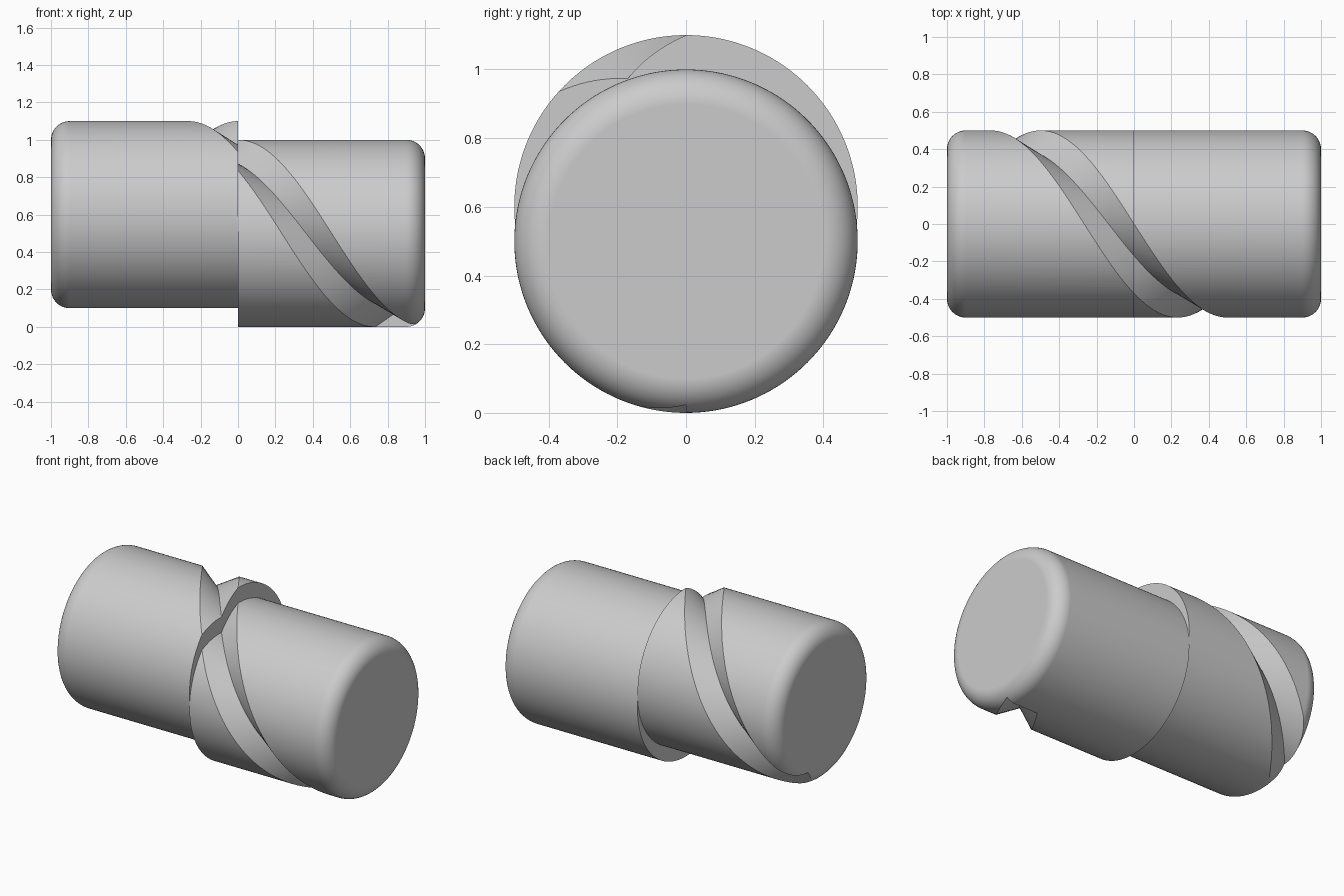
import bpy, bmesh
from math import pi, sin, cos, radians

if "Cube" in bpy.data.objects:
    bpy.data.objects.remove(bpy.data.objects["Cube"])

RADIUS, ROUND, SEGMENTS = 0.5, 0.1, 144

grey = bpy.data.materials.new("light grey")
grey.use_nodes = True
colour = (0.6, 0.6, 0.6, 1)
grey.diffuse_color = colour
grey.node_tree.nodes["Principled BSDF"].inputs["Base Color"].default_value = colour


def polar(x, r, angle, height):
    return (x, -r * sin(angle), height + r * cos(angle))


def loft(name, rings):
    """Closed solid joining consecutive rings of points, capped at both ends."""
    bm = bmesh.new()
    loops = [[bm.verts.new(p) for p in ring] for ring in rings]
    n = len(loops[0])
    for a, b in zip(loops, loops[1:]):
        for i in range(n):
            j = (i + 1) % n
            bm.faces.new((a[i], a[j], b[j], b[i]))
    bm.faces.new(loops[0])
    bm.faces.new(loops[-1])
    bmesh.ops.recalc_face_normals(bm, faces=bm.faces)
    mesh = bpy.data.meshes.new(name)
    bm.to_mesh(mesh)
    bm.free()
    mesh.materials.append(grey)
    obj = bpy.data.objects.new(name, mesh)
    bpy.context.collection.objects.link(obj)
    return obj


def half_cylinder(name, side, height):
    """Cylinder half along x with a rounded outer rim."""
    profile = [(0, RADIUS)]
    for k in range(13):
        t = pi / 2 * k / 12
        profile.append((1 - ROUND + ROUND * sin(t), RADIUS - ROUND + ROUND * cos(t)))
    return loft(name, [[polar(side * x, r, 2 * pi * i / SEGMENTS, height)
                        for i in range(SEGMENTS)] for x, r in profile])


def helix_cutter(height):
    """V-shaped section swept through one full turn."""
    section = [(0.076, 0.55), (-0.136, 0.41), (-0.338, 0.55)]
    steps = 160
    rings = []
    for k in range(steps + 1):
        t = -1 + 2 * k / steps
        rings.append([polar(t + dx, r, pi * t, height) for dx, r in section])
    return loft("groove_cutter", rings)


# Two offset halves, each with its share of the helical groove
for name, side, height in (("left_half", 1, 0.5), ("right_half", -1, 0.6)):
    body = half_cylinder(name, side, height)
    cutter = helix_cutter(height)
    cutter.hide_render = True
    cut = body.modifiers.new("groove", "BOOLEAN")
    cut.operation = "DIFFERENCE"
    cut.solver = "EXACT"
    cut.object = cutter
    bpy.ops.object.select_all(action="DESELECT")
    body.select_set(True)
    bpy.context.view_layer.objects.active = body
    bpy.ops.object.modifier_apply(modifier=cut.name)
    bpy.data.objects.remove(cutter)
    bpy.ops.object.shade_smooth_by_angle(angle=radians(25))
    soft = body.modifiers.new("clean shading", "WEIGHTED_NORMAL")
    soft.keep_sharp = True
